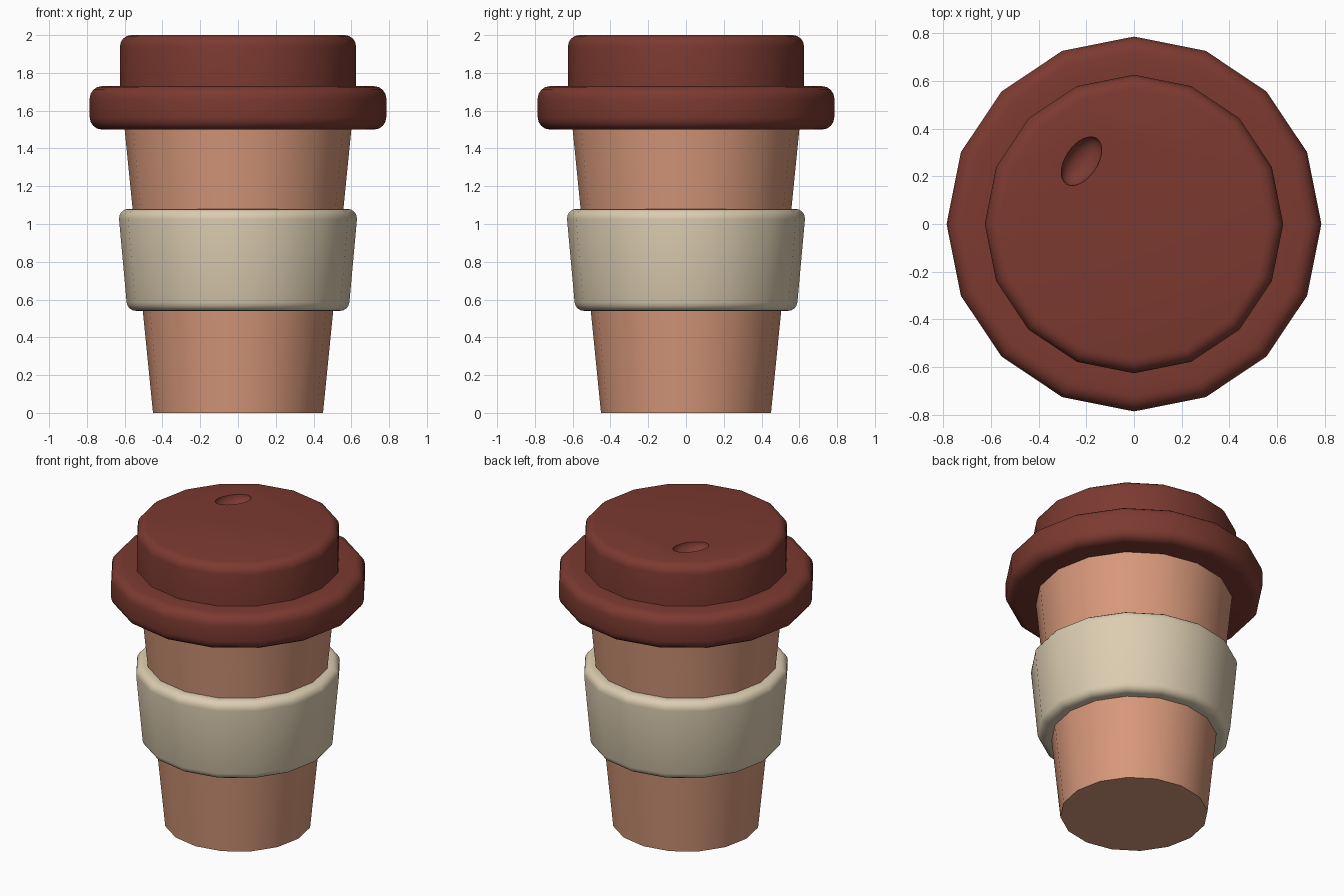
import bpy, bmesh, math

if "Cube" in bpy.data.objects:
    bpy.data.objects.remove(bpy.data.objects["Cube"])

SIDES = 16


def material(name, rgb):
    m = bpy.data.materials.new(name)
    m.diffuse_color = (*rgb, 1)
    m.use_nodes = True
    m.node_tree.nodes["Principled BSDF"].inputs["Base Color"].default_value = m.diffuse_color
    return m


def smooth(obj, angle=40):
    bpy.ops.object.select_all(action='DESELECT')
    obj.select_set(True)
    bpy.context.view_layer.objects.active = obj
    bpy.ops.object.shade_smooth_by_angle(angle=math.radians(angle))


def lathe(name, profile, mat, closed=False):
    """Spin an (r, z) profile; open profiles get flat caps at both ends."""
    bm = bmesh.new()
    rings = []
    for r, z in profile:
        rings.append([bm.verts.new((r * math.cos(2 * math.pi * i / SIDES),
                                    r * math.sin(2 * math.pi * i / SIDES), z))
                      for i in range(SIDES)])
    pairs = list(zip(rings, rings[1:]))
    if closed:
        pairs.append((rings[-1], rings[0]))
    for a, b in pairs:
        for i in range(SIDES):
            j = (i + 1) % SIDES
            bm.faces.new((a[i], a[j], b[j], b[i]))
    if not closed:
        bm.faces.new(rings[0][::-1])
        bm.faces.new(rings[-1])
    bmesh.ops.recalc_face_normals(bm, faces=bm.faces)
    me = bpy.data.meshes.new(name)
    bm.to_mesh(me)
    bm.free()
    me.materials.append(mat)
    obj = bpy.data.objects.new(name, me)
    bpy.context.collection.objects.link(obj)
    return obj


def arc(cr, cz, rad, start, end, steps=4):
    """Rounded corner points for a profile."""
    out = []
    for k in range(steps + 1):
        t = math.radians(start + (end - start) * k / steps)
        out.append((cr + rad * math.cos(t), cz + rad * math.sin(t)))
    return out


terracotta = material("terracotta", (0.68, 0.314, 0.195))
cream = material("cream", (0.72, 0.61, 0.44))
maroon = material("dark_red", (0.2, 0.042, 0.03))

# Tapered cup body
smooth(lathe("cup_body", [(0.45, 0), (0.604, 1.54)], terracotta))

# Grip sleeve with rounded edges
sleeve = ([(0.502, 0.54)] + arc(0.54, 0.59, 0.05, -90, -6)
          + arc(0.58, 1.03, 0.05, -6, 90) + [(0.556, 1.08)])
smooth(lathe("grip_sleeve", sleeve, cream, closed=True))

# Lid: wide rim with a raised top
lid_profile = (arc(0.72, 1.565, 0.065, -90, 0) + arc(0.72, 1.665, 0.065, 0, 90)
               + [(0.625, 1.73)] + arc(0.565, 1.94, 0.06, 0, 90))
lid = lathe("lid", lid_profile, maroon)

# Oval drinking dent cut into the lid
bpy.ops.mesh.primitive_uv_sphere_add(segments=32, ring_count=16, radius=1,
                                     location=(-0.22, 0.263, 2.0),
                                     rotation=(0, 0, math.radians(56)))
cutter = bpy.context.object
cutter.name = "dent_cutter"
cutter.scale = (0.115, 0.067, 0.06)
cutter.data.materials.append(maroon)
cutter.data.shade_smooth()
cut = lid.modifiers.new("drink_dent", 'BOOLEAN')
cut.operation = 'DIFFERENCE'
cut.solver = 'EXACT'
cut.object = cutter
bpy.ops.object.select_all(action='DESELECT')
lid.select_set(True)
bpy.context.view_layer.objects.active = lid
bpy.ops.object.modifier_apply(modifier=cut.name)
bpy.data.objects.remove(cutter)
smooth(lid)
